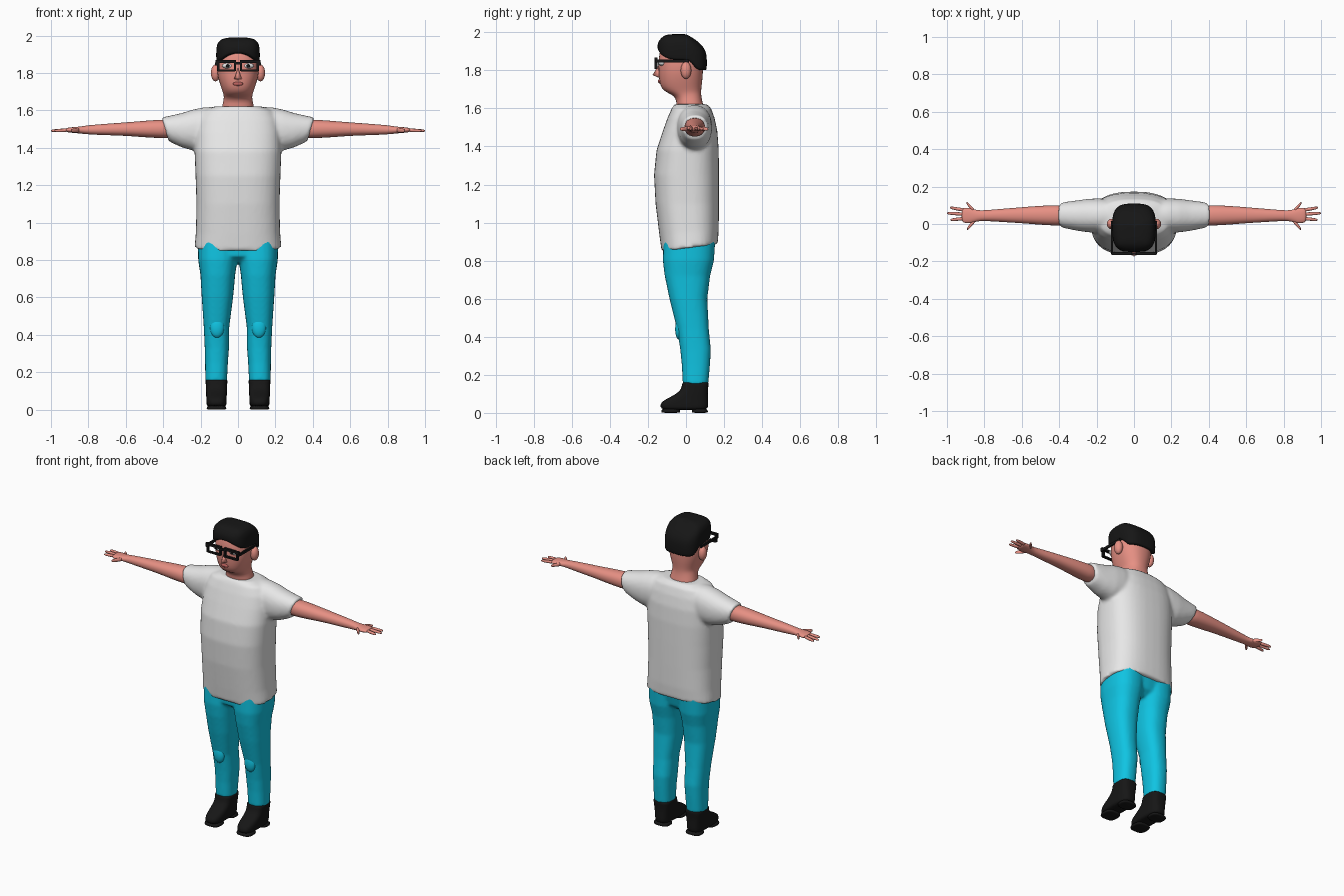
import bpy, bmesh, math
from mathutils import Vector


def material(name, rgb):
    m = bpy.data.materials.new(name)
    m.diffuse_color = (*rgb, 1)
    return m


SKIN = material("skin", (0.8, 0.28, 0.23))
WHITE = material("shirt_white", (0.8, 0.8, 0.8))
BLUE = material("trouser_blue", (0.005, 0.55, 0.76))
BLACK = material("black", (0.008, 0.008, 0.008))
LIP = material("lip_red", (0.5, 0.12, 0.11))


def se(angle, e):
    """Point on a unit superellipse."""
    c, s = math.cos(angle), math.sin(angle)
    return (math.copysign(abs(c) ** (2 / e), c), math.copysign(abs(s) ** (2 / e), s))


def skin_rings(bm, loops):
    """Bridge rings of points into a closed tube."""
    rows = [[bm.verts.new(p) for p in loop] for loop in loops]
    n = len(rows[0])
    for a, b in zip(rows, rows[1:]):
        for i in range(n):
            j = (i + 1) % n
            bm.faces.new((a[i], a[j], b[j], b[i]))
    bm.faces.new(rows[0][::-1])
    bm.faces.new(rows[-1])


def loft_z(bm, rings, e=2.4, n=28, s=1):
    """Rings: (z, x centre, half width, front y, back y, tilt)."""
    loops = []
    for z, xc, rx, f, b, *tilt in rings:
        t = tilt[0] if tilt else 0
        loop = []
        for i in range(n):
            c, d = se(2 * math.pi * i / n, e)
            y = (f + b) / 2 + d * (b - f) / 2
            loop.append((s * (xc + rx * c), y, z + t * y))
        loops.append(loop)
    skin_rings(bm, loops)


def loft_x(bm, rings, e=2.2, n=20, s=1):
    """Rings: (x, y centre, z centre, half depth, half height, lean)."""
    loops = []
    for x, yc, zc, ry, rz, *lean in rings:
        k = lean[0] if lean else 0
        loop = []
        for i in range(n):
            c, d = se(2 * math.pi * i / n, e)
            loop.append((s * (x + k * d * rz), yc + ry * c, zc + rz * d))
        loops.append(loop)
    skin_rings(bm, loops)


def finish(name, bm, mat, subsurf=1, voxel=0, smooth=True):
    bmesh.ops.recalc_face_normals(bm, faces=bm.faces)
    me = bpy.data.meshes.new(name)
    bm.to_mesh(me)
    bm.free()
    me.materials.append(mat)
    for p in me.polygons:
        p.use_smooth = smooth
    ob = bpy.data.objects.new(name, me)
    bpy.context.collection.objects.link(ob)
    if voxel:                       # fuse overlapping tubes into one skin
        r = ob.modifiers.new("fuse", 'REMESH')
        r.mode, r.voxel_size, r.use_smooth_shade = 'VOXEL', voxel, True
        sm = ob.modifiers.new("relax", 'SMOOTH')
        sm.factor, sm.iterations = 0.5, 6
    elif subsurf:
        m = ob.modifiers.new("subdivide", 'SUBSURF')
        m.levels = m.render_levels = subsurf
    return ob


def ball(name, loc, size, mat):
    bm = bmesh.new()
    bmesh.ops.create_uvsphere(bm, u_segments=20, v_segments=12, radius=1)
    for v in bm.verts:
        v.co = Vector(loc) + Vector([a * b for a, b in zip(v.co, size)])
    return finish(name, bm, mat, 0)


def box(bm, lo, hi):
    r = bmesh.ops.create_cube(bm, size=1)
    for v in r["verts"]:
        v.co = [(a + b) / 2 + c * (b - a) for a, b, c in zip(lo, hi, v.co)]


# shirt: torso and both sleeves fused
bm = bmesh.new()
loft_z(bm, [(0.865, 0, 0.232, -0.128, 0.167, 0.13), (0.95, 0, 0.225, -0.14, 0.172, 0.1),
            (1.10, 0, 0.222, -0.16, 0.173), (1.25, 0, 0.227, -0.168, 0.173),
            (1.38, 0, 0.232, -0.155, 0.172), (1.48, 0, 0.228, -0.122, 0.165),
            (1.55, 0, 0.215, -0.097, 0.15), (1.60, 0, 0.185, -0.075, 0.132),
            (1.622, 0, 0.12, -0.06, 0.11)], e=2.6, n=40)
for s in (1, -1):
    loft_x(bm, [(0.08, 0.045, 1.525, 0.08, 0.095), (0.18, 0.045, 1.50, 0.092, 0.117),
                (0.24, 0.045, 1.495, 0.09, 0.11), (0.30, 0.045, 1.494, 0.082, 0.092),
                (0.36, 0.047, 1.497, 0.072, 0.073, 0.15),
                (0.39, 0.048, 1.50, 0.066, 0.063, 0.3)], n=28, s=s)
finish("shirt", bm, WHITE, voxel=0.01)

# trousers: both legs and hips fused
bm = bmesh.new()
for s in (1, -1):
    loft_z(bm, [(0.15, 0.117, 0.058, -0.017, 0.117), (0.25, 0.115, 0.061, -0.022, 0.126),
                (0.33, 0.113, 0.065, -0.03, 0.131), (0.44, 0.115, 0.068, -0.047, 0.12),
                (0.60, 0.11, 0.084, -0.087, 0.112), (0.72, 0.108, 0.093, -0.112, 0.127),
                (0.80, 0.108, 0.105, -0.122, 0.147), (0.92, 0.105, 0.11, -0.118, 0.155)], s=s)
loft_z(bm, [(0.785, 0, 0.1, -0.06, 0.09), (0.82, 0, 0.19, -0.11, 0.13),
            (0.92, 0, 0.213, -0.118, 0.155)])
finish("trousers", bm, BLUE, voxel=0.009)

# limbs and clothing details that repeat on each side
for s, side in ((1, "left"), (-1, "right")):
    ball(side + "_knee_pad", (s * 0.112, -0.035, 0.44), (0.038, 0.022, 0.056), BLUE)

    # boot with separate heel and front sole
    bm = bmesh.new()
    loft_z(bm, [(0.014, 0.115, 0.05, -0.125, 0.11), (0.03, 0.115, 0.054, -0.136, 0.116),
                (0.055, 0.115, 0.055, -0.134, 0.117), (0.075, 0.115, 0.055, -0.10, 0.116),
                (0.10, 0.115, 0.056, -0.05, 0.115), (0.125, 0.115, 0.057, -0.024, 0.116),
                (0.158, 0.115, 0.059, -0.02, 0.12), (0.161, 0.115, 0.057, -0.016, 0.117)],
           e=3, s=s)
    for f, b in ((-0.13, -0.03), (0.03, 0.115)):
        loft_z(bm, [(0, 0.115, 0.052, f, b), (0.004, 0.115, 0.053, f, b),
                    (0.025, 0.115, 0.053, f, b)], e=3, s=s)
    finish(side + "_boot", bm, BLACK)

    # arm, palm and five fingers
    bm = bmesh.new()
    loft_x(bm, [(0.33, 0.046, 1.50, 0.055, 0.052), (0.42, 0.046, 1.501, 0.056, 0.05),
                (0.52, 0.047, 1.50, 0.05, 0.043), (0.60, 0.047, 1.50, 0.043, 0.036),
                (0.70, 0.046, 1.498, 0.036, 0.031), (0.80, 0.045, 1.496, 0.028, 0.025),
                (0.84, 0.044, 1.495, 0.029, 0.019), (0.875, 0.044, 1.495, 0.043, 0.016),
                (0.91, 0.047, 1.495, 0.041, 0.013), (0.922, 0.048, 1.495, 0.034, 0.009)], s=s)
    for x0, y0, x1, y1, r in ((0.85, 0.065, 0.895, 0.113, 0.011), (0.90, 0.073, 0.985, 0.088, 0.009),
                              (0.90, 0.052, 1.0, 0.058, 0.009), (0.90, 0.03, 0.982, 0.022, 0.009),
                              (0.845, 0.025, 0.893, -0.028, 0.012)):
        loft_x(bm, [(x0 + t * (x1 - x0), y0 + t * (y1 - y0), 1.495 - 0.004 * t, r * k, r * k)
                    for t, k in ((0, 1.1), (0.5, 1.05), (0.85, 0.9), (0.97, 0.6), (1, 0.3))],
               n=10, s=s)
    finish(side + "_arm", bm, SKIN)

    # ear, eye and pupil
    ball(side + "_ear", (s * 0.12, 0.0, 1.80), (0.025, 0.028, 0.045), SKIN)
    ball(side + "_eye", (s * 0.055, -0.125, 1.838), (0.03, 0.02, 0.015), WHITE)
    ball(side + "_pupil", (s * 0.055, -0.143, 1.838), (0.009, 0.005, 0.01), BLACK)

# head and neck
bm = bmesh.new()
loft_z(bm, [(1.56, 0, 0.095, -0.05, 0.105), (1.62, 0, 0.086, -0.05, 0.09),
            (1.655, 0, 0.077, -0.053, 0.082), (1.675, 0, 0.076, -0.08, 0.08),
            (1.69, 0, 0.079, -0.115, 0.08), (1.715, 0, 0.088, -0.134, 0.082),
            (1.75, 0, 0.1, -0.142, 0.087), (1.80, 0, 0.113, -0.145, 0.09),
            (1.86, 0, 0.114, -0.145, 0.092), (1.92, 0, 0.103, -0.135, 0.088),
            (1.95, 0, 0.08, -0.11, 0.07)], e=2.3)
finish("head", bm, SKIN)

# nose
bm = bmesh.new()
pts = [bm.verts.new(p) for p in ((0, -0.14, 1.835), (0, -0.176, 1.775), (0.024, -0.135, 1.768),
                                 (-0.024, -0.135, 1.768), (0, -0.145, 1.762))]
for f in ((0, 1, 2), (0, 3, 1), (1, 4, 2), (1, 3, 4), (0, 2, 4, 3)):
    bm.faces.new([pts[i] for i in f])
finish("nose", bm, SKIN, 0)
ball("mouth", (0, -0.139, 1.742), (0.027, 0.009, 0.011), LIP)

# hair: cap with arched fringe, low nape and sloping crown
def hair_point(c, d, t, k):
    x, y = 0.117 * c, -0.02 + 0.13 * d
    low = 1.855
    if y < -0.08:
        low += 0.055 * (1 - (x / 0.117) ** 2)
    elif y > 0.02:
        low -= 0.055 * min(1, (y - 0.02) / 0.05)
    x, y = x * (1 - (1 - k) * 1.1), -0.02 + (y + 0.02) * k
    top = 1.99 - 0.6 * max(0, y - 0.005) - 1.0 * max(0, -0.12 - y)
    return (x, y, low + t * (top - low))


bm = bmesh.new()
n = 36
skin_rings(bm, [[hair_point(*se(2 * math.pi * i / n, 3.2), t, k) for i in range(n)]
                for t, k in ((0, 0.9), (0, 0.98), (0.15, 1), (0.5, 1), (0.72, 0.97),
                             (0.88, 0.87), (0.97, 0.68), (1, 0.4), (1, 0.12))])
finish("hair", bm, BLACK)

# glasses: rims, bridge and temples
bm = bmesh.new()
for s in (1, -1):
    for x0, x1, z0, z1 in ((0.012, 0.12, 1.853, 1.868), (0.016, 0.106, 1.808, 1.818),
                           (0.012, 0.022, 1.81, 1.86), (0.1, 0.112, 1.81, 1.86)):
        a, b = sorted((s * x0, s * x1))
        box(bm, (a, -0.165, z0), (b, -0.15, z1))
    a, b = sorted((s * 0.113, s * 0.123))
    box(bm, (a, -0.16, 1.84), (b, 0.015, 1.856))
box(bm, (-0.014, -0.163, 1.846), (0.014, -0.152, 1.858))
finish("glasses", bm, BLACK, 0, smooth=False)
